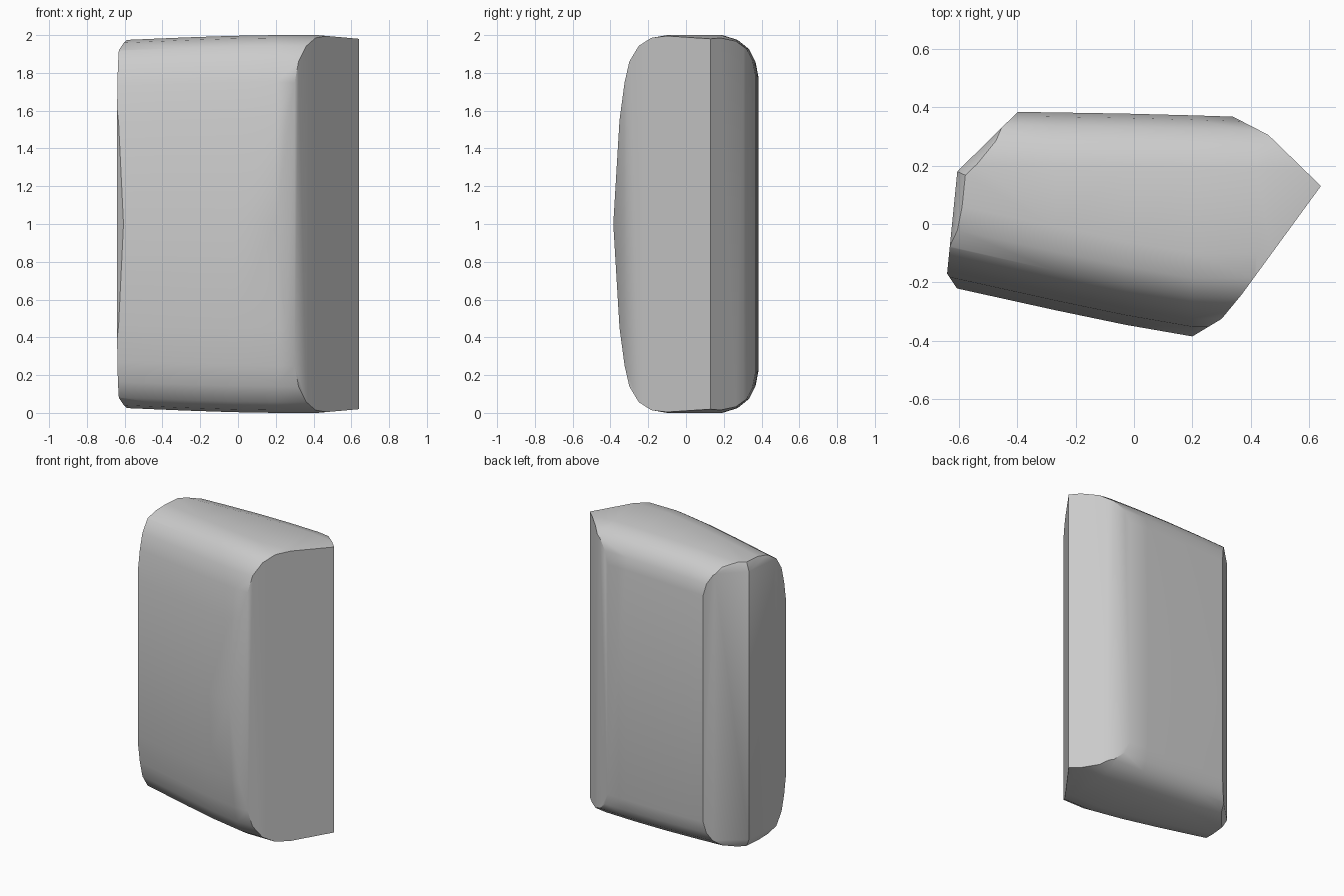
import bpy, bmesh
from mathutils import Vector

cube = bpy.data.objects.get("Cube")
if cube:
    bpy.data.objects.remove(cube)

# Side profile (y, z measured from mid height), upper half: front to back
FRONT = [(-.385, 0), (-.352, .55), (-.325, .75), (-.3, .86), (-.25, .943), (-.185, .985), (-.1, 1)]
BACK = [(.2, 1), (.28, .975), (.335, .93), (.365, .87), (.38, .79)]

# Stations along the width: x, shift of the front, shift of the back, height factor
STATIONS = [(-.7, .185, .008, .97), (-.27, .09, .002, .988), (-.03, .04, -.002, .996),
            (.2, 0, -.008, 1), (.42, 0, -.015, 1), (.7, 0, -.02, .975)]

# Plan outline, counter-clockwise, used to trim the ends
RIGHT_END = [(.2, -.385), (.3, -.325), (.37, -.24), (.64, .13), (.46, .305), (.34, .367)]
LEFT_END = [(-.4, .382), (-.605, .18), (-.64, -.17), (-.61, -.215)]


def section(bm, x, front_shift, back_shift, factor):
    upper = [(y + front_shift, z * factor) for y, z in FRONT]
    upper += [(y + back_shift, z * factor) for y, z in BACK]
    lower = [(y, -z) for y, z in reversed(upper) if z > 0]
    return [bm.verts.new((x, y, 1 + z)) for y, z in upper + lower]


def trim(bm, point, normal):
    geom = bm.verts[:] + bm.edges[:] + bm.faces[:]
    cut = bmesh.ops.bisect_plane(bm, geom=geom, dist=1e-5, plane_co=point,
                                 plane_no=normal, clear_outer=True)["geom_cut"]
    edges = [e for e in cut if isinstance(e, bmesh.types.BMEdge)]
    if edges:
        bmesh.ops.contextual_create(bm, geom=edges)


def outward(a, b):
    return Vector((b[1] - a[1], a[0] - b[0], 0)).normalized()


# Rounded body lofted across the width
bm = bmesh.new()
rings = [section(bm, *s) for s in STATIONS]
count = len(rings[0])
for a, b in zip(rings, rings[1:]):
    for i in range(count):
        j = (i + 1) % count
        bm.faces.new((a[i], a[j], b[j], b[i]))
bm.faces.new(rings[0])
bm.faces.new(rings[-1])
bmesh.ops.recalc_face_normals(bm, faces=bm.faces[:])

# Angled end faces
for outline in (RIGHT_END, LEFT_END):
    for a, b in zip(outline, outline[1:]):
        trim(bm, (*a, 1), outward(a, b))

# Small bevels at the top and bottom of the left end
for a, b in zip(LEFT_END[:2], LEFT_END[1:3]):
    for side in (1, -1):
        normal = outward(a, b) * .87 + Vector((0, 0, side * .45))
        trim(bm, (*LEFT_END[1], 1 + side * .92), normal)

bmesh.ops.remove_doubles(bm, verts=bm.verts[:], dist=.002)
bmesh.ops.recalc_face_normals(bm, faces=bm.faces[:])
mesh = bpy.data.meshes.new("body")
bm.to_mesh(mesh)
bm.free()
body = bpy.data.objects.new("body", mesh)
bpy.context.collection.objects.link(body)

# Plain grey surface
grey = bpy.data.materials.new("light grey")
grey.use_nodes = True
color = (.6, .6, .6, 1)
grey.diffuse_color = color
grey.node_tree.nodes["Principled BSDF"].inputs["Base Color"].default_value = color
mesh.materials.append(grey)

# Soft shading on the rounded parts, crisp end edges
bpy.context.view_layer.objects.active = body
body.select_set(True)
bpy.ops.object.shade_smooth_by_angle(angle=.6)
